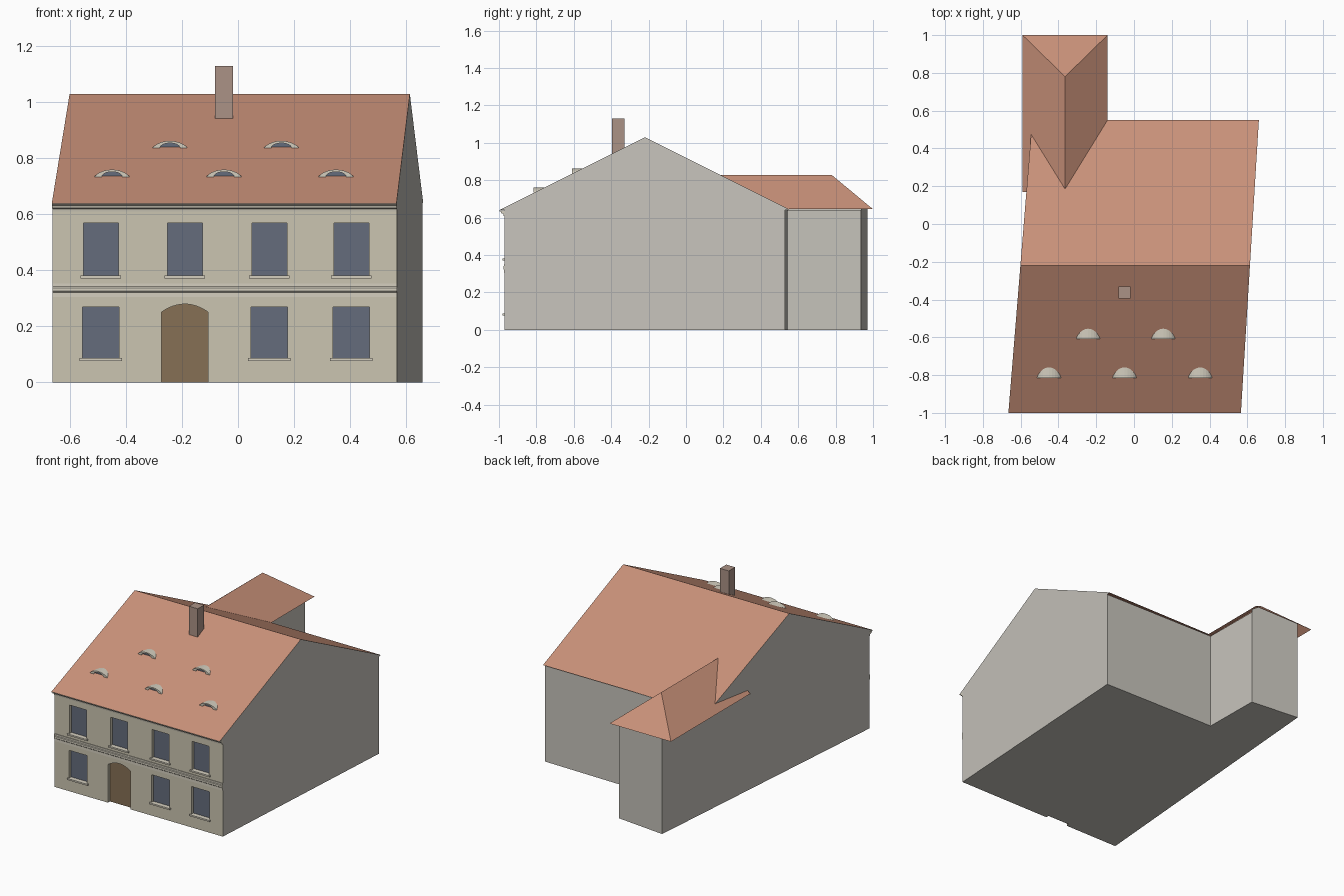
import bpy, bmesh, math

if "Cube" in bpy.data.objects:
    bpy.data.objects.remove(bpy.data.objects["Cube"])

def material(name, rgb):
    m = bpy.data.materials.new(name)
    m.diffuse_color = (*rgb, 1)
    m.use_nodes = True
    m.node_tree.nodes["Principled BSDF"].inputs["Base Color"].default_value = m.diffuse_color
    return m

PLASTER = material("cream_plaster", (0.60, 0.56, 0.44))
SIDE = material("grey_plaster", (0.57, 0.55, 0.50))
TILE = material("roof_tile", (0.58, 0.28, 0.19))
GLASS = material("window_glass", (0.13, 0.15, 0.20))
WOOD = material("door_wood", (0.24, 0.16, 0.09))
TRIM = material("stone_trim", (0.66, 0.62, 0.52))
BRICK = material("chimney_brick", (0.41, 0.29, 0.24))

def mesh(name, verts, faces, mat, solid=True):
    me = bpy.data.meshes.new(name)
    me.from_pydata(verts, [], faces)
    me.materials.append(mat)
    if solid:
        bm = bmesh.new()
        bm.from_mesh(me)
        bmesh.ops.recalc_face_normals(bm, faces=bm.faces)
        bm.to_mesh(me)
        bm.free()
    ob = bpy.data.objects.new(name, me)
    bpy.context.collection.objects.link(ob)
    return ob

def loft(name, a, b, mat):
    """Closed solid between two matching outlines."""
    n = len(a)
    faces = [list(range(n)), list(range(n, 2 * n))]
    faces += [[i, (i + 1) % n, n + (i + 1) % n, n + i] for i in range(n)]
    return mesh(name, list(a) + list(b), faces, mat)

def slab(name, xz, y0, y1, mat):
    return loft(name, [(x, y0, z) for x, z in xz], [(x, y1, z) for x, z in xz], mat)

def rect(x0, x1, z0, z1):
    return [(x0, z0), (x1, z0), (x1, z1), (x0, z1)]

def panel(name, xz, y, mat):
    return mesh(name, [(x, y, z) for x, z in xz], [list(range(len(xz)))], mat, False)

# The plan is slightly skewed: side wall lines
def left(y): return -0.665 + 0.0814 * (y + 1)
def right(y): return 0.566 + 0.0613 * (y + 1)

# Roof heights
RIDGE_Y, RIDGE_Z, WING_X, WING_Z = -0.22, 1.03, -0.365, 0.8275
def z_main(y): return RIDGE_Z - 0.5 * abs(y - RIDGE_Y)
def z_wing(x): return WING_Z - 0.811 * abs(x - WING_X)

# Wall body with rear wing
FRONT = -0.97
plan = [(left(FRONT), FRONT), (right(FRONT), FRONT), (right(0.53), 0.53),
        (-0.16, 0.545), (-0.165, 0.935), (left(0.97), 0.97)]
walls = loft("walls", [(x, y, 0) for x, y in plan], [(x, y, 0.64) for x, y in plan], SIDE)
walls.data.materials.append(PLASTER)
for f in walls.data.polygons:
    if f.normal.y < -0.9:
        f.material_index = 1

# Gable walls
gable = [(-1, 0.64), (RIDGE_Y, RIDGE_Z)]
mesh("right_gable", [(right(y), y, z) for y, z in gable + [(0.55, z_main(0.55)), (0.53, 0.64)]],
     [[3, 2, 1, 0]], SIDE, False)
mesh("left_gable", [(left(y), y, z) for y, z in gable +
     [(0.475, z_main(0.475)), (0.92, 0.71), (0.97, 0.67), (0.97, 0.64)]],
     [[0, 1, 2, 3, 4, 5]], SIDE, False)
mesh("wing_back_strip", [(left(0.97), 0.97, 0.64), (-0.165, 0.935, 0.64),
     (-0.165, 0.935, 0.66), (-0.21, 0.94, 0.69), (left(0.97), 0.97, 0.67)],
     [[4, 3, 2, 1, 0]], SIDE, False)

# Main roof
rl, rr = (left(RIDGE_Y), RIDGE_Y, RIDGE_Z), (right(RIDGE_Y), RIDGE_Y, RIDGE_Z)
valley_top = (WING_X, 0.185, WING_Z)
valley_right = (-0.14, 0.55, z_main(0.55))
valley_left = (left(0.475), 0.475, z_main(0.475))
mesh("main_roof", [(left(-1), -1, 0.64), (right(-1), -1, 0.64), rr, rl,
                   (right(0.55), 0.55, z_main(0.55)), valley_right, valley_top, valley_left],
     [[0, 1, 2, 3], [3, 2, 4, 5, 6, 7]], TILE, False)

# Hipped wing roof
tip = left(0.17)
mesh("wing_roof", [valley_top, valley_right, (-0.14, 1, 0.645), (-0.59, 1, 0.645),
                   (WING_X, 0.78, WING_Z), valley_left, (tip, 0.17, z_wing(tip)),
                   (-0.59, 0.17, 0.645)],
     [[0, 1, 2, 4], [4, 2, 3], [0, 4, 3, 7, 6, 5]], TILE, False)

# Cornice and string course, swept along the front
def moulding(name, profile):
    loft(name, [(left(y), y, z) for y, z in profile], [(right(y), y, z) for y, z in profile], TRIM)

moulding("cornice", [(-0.968, 0.61), (-0.975, 0.61), (-0.977, 0.62), (-0.987, 0.624),
                     (-0.99, 0.632), (-0.999, 0.635), (-0.999, 0.639), (-0.968, 0.639)])
moulding("string_course", [(-0.968, 0.305), (-0.973, 0.305), (-0.973, 0.322), (-0.977, 0.326),
                           (-0.977, 0.338), (-0.974, 0.342), (-0.974, 0.353), (-0.968, 0.353)])

def cut(shape):
    c = slab("opening_cutter", shape, FRONT - 0.03, FRONT + 0.022, PLASTER)
    c.hide_render = True
    c.hide_viewport = True
    m = walls.modifiers.new("opening", "BOOLEAN")
    m.object = c
    m.operation = "DIFFERENCE"
    m.solver = "EXACT"

# Recessed windows with sills
for z0, z1, hw, xs in ((0.38, 0.57, 0.0625, (-0.49, -0.19, 0.112, 0.405)),
                       (0.085, 0.27, 0.0655, (-0.49, 0.112, 0.404))):
    for x in xs:
        shape = rect(x - hw, x + hw, z0, z1)
        cut(shape)
        panel("window_pane", shape, FRONT + 0.021, GLASS)
        slab("window_sill", rect(x - hw - 0.01, x + hw + 0.01, z0 - 0.008, z0 + 0.002),
             FRONT - 0.011, FRONT + 0.02, TRIM)

# Arched door
def door_outline(base):
    arch = [(-0.19 + 0.0825 * t, 0.252 + 0.028 * (1 - t * t)) for t in [1 - i / 6 for i in range(13)]]
    return [(-0.2725, base), (-0.1075, base)] + arch
cut(door_outline(-0.02))
panel("door", door_outline(0), FRONT + 0.021, WOOD)

# Eyebrow dormers running back into the roof slope
def dormer(x, y):
    zb = z_main(y) + 0.002
    n = 12
    arc = [(math.cos(math.pi * i / n), math.sin(math.pi * i / n)) for i in range(n + 1)]
    outer = [(x + 0.0625 * c, zb + 0.026 * s ** 1.5) for c, s in arc]
    inner = [(x + 0.036 * c, zb + 0.018 * s) for c, s in arc]
    verts = [(u, y, w) for u, w in outer]
    verts += [(u, RIDGE_Y - 2 * (RIDGE_Z - w), w) for u, w in outer]
    verts += [(u, y, w) for u, w in inner] + [(u, y + 0.012, w) for u, w in inner]
    k = n + 1
    faces = []
    for i in range(n):
        faces.append([i, i + 1, k + i + 1, k + i])
        faces.append([i + 1, i, 2 * k + i, 2 * k + i + 1])
        faces.append([2 * k + i + 1, 2 * k + i, 3 * k + i, 3 * k + i + 1])
    mesh("eyebrow_dormer", verts, faces, TRIM)
    panel("dormer_pane", inner[::-1][::-1], y + 0.011, GLASS)

for x in (-0.45, -0.05, 0.35):
    dormer(x, -0.815)
for x in (-0.243, 0.155):
    dormer(x, -0.61)

# Chimney
slab("chimney", rect(-0.082, -0.018, 0.9, 1.13), -0.395, -0.33, BRICK)
